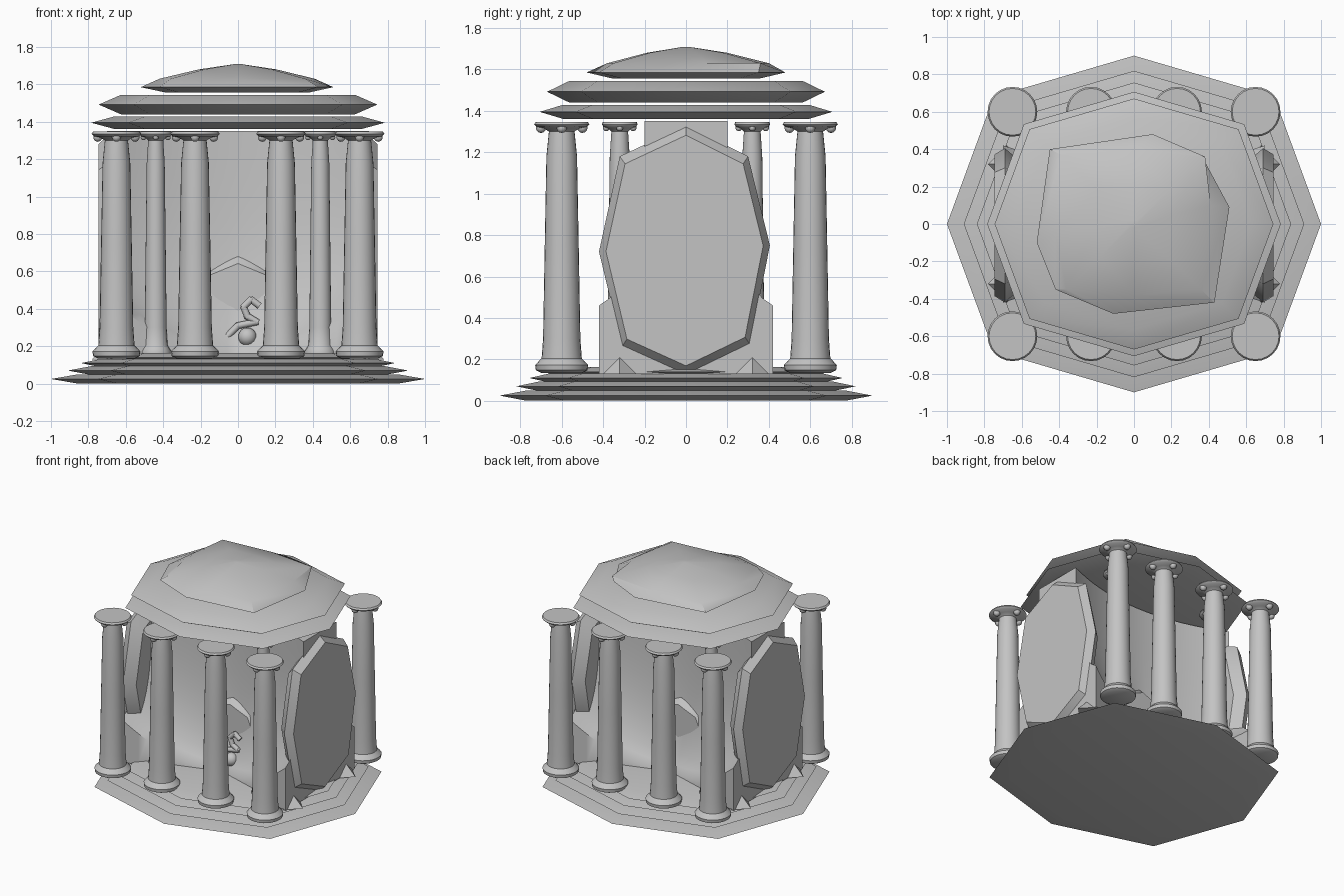
import bpy
import bmesh
import math
from mathutils import Vector, Matrix

cube = bpy.data.objects.get("Cube")
if cube:
    bpy.data.objects.remove(cube)

GREY = (0.55, 0.55, 0.55, 1.0)
stone = bpy.data.materials.new("grey_stone")
stone.use_nodes = True
stone.diffuse_color = GREY
stone.node_tree.nodes["Principled BSDF"].inputs["Base Color"].default_value = GREY


def finish(name, bm, angle=40):
    """Turn a bmesh into a smooth shaded stone object."""
    bmesh.ops.recalc_face_normals(bm, faces=bm.faces)
    mesh = bpy.data.meshes.new(name)
    bm.to_mesh(mesh)
    bm.free()
    mesh.materials.append(stone)
    mesh.shade_smooth()
    mesh.set_sharp_from_angle(angle=math.radians(angle))
    obj = bpy.data.objects.new(name, mesh)
    bpy.context.collection.objects.link(obj)
    return obj


def loft(bm, rings):
    """Skin closed rings of equal length and cap both ends."""
    loops = [[bm.verts.new(p) for p in ring] for ring in rings]
    for a, b in zip(loops, loops[1:]):
        for i in range(len(a)):
            j = (i + 1) % len(a)
            bm.faces.new((a[i], a[j], b[j], b[i]))
    bm.faces.new(loops[0])
    bm.faces.new(loops[-1])
    return loops


# Stepped floor and roof slabs share one eight-sided outline
OUTLINE = [(1, 0), (0.75, 0.68), (0, 0.9), (-0.75, 0.68),
           (-1, 0), (-0.75, -0.68), (0, -0.9), (0.75, -0.68)]


def slab(name, radius, z, half, inset):
    bm = bmesh.new()
    levels = [(inset, -half), (1, 0), (inset, half)]
    loft(bm, [[(x * radius * s, y * radius * s, z + h) for x, y in OUTLINE]
              for s, h in levels])
    finish(name, bm)


for i, (radius, z) in enumerate([(1, 0.025), (0.91, 0.07), (0.84, 0.11), (0.77, 0.14)]):
    slab(f"floor_step_{i + 1}", radius, z, 0.024, 0.86)
slab("roof_lower_slab", 0.785, 1.395, 0.034, 0.84)
slab("roof_upper_slab", 0.745, 1.492, 0.052, 0.84)

# Roof cap: irregular rim, pillow-like top
rim = [(-0.45, 0.40), (0.10, 0.48), (0.37, 0.35), (0.51, 0.09),
       (0.43, -0.42), (-0.11, -0.48), (-0.42, -0.35), (-0.52, -0.10)]
pillow = [(-0.39, 0.37), (0, 0.40), (0.38, 0.36), (0.41, 0.1),
          (0.36, -0.35), (0, -0.38), (-0.36, -0.35), (-0.42, -0.05)]
bm = bmesh.new()
loft(bm, [[(x * 0.75, y * 0.75, 1.557) for x, y in rim],
          [(x, y, 1.585) for x, y in rim],
          [(x, y, 1.63) for x, y in pillow],
          [(x * 0.5, y * 0.5, 1.68) for x, y in pillow],
          [(x * 0.05, y * 0.05, 1.708) for x, y in pillow]])
finish("roof_cap", bm, 30)

# Column: turned profile (radius, height) with four scroll knobs under the cap
COLUMN = [(0.10, 0.135), (0.125, 0.148), (0.128, 0.172), (0.11, 0.192), (0.097, 0.205),
          (0.09, 0.30), (0.082, 0.75), (0.074, 1.18), (0.062, 1.30),
          (0.085, 1.315), (0.12, 1.322), (0.133, 1.335), (0.125, 1.347)]


def column(name, x, y, scale):
    bm = bmesh.new()
    sides = 24
    loft(bm, [[(x + r * scale * math.cos(math.tau * k / sides),
                y + r * scale * math.sin(math.tau * k / sides), z)
               for k in range(sides)] for r, z in COLUMN])
    for k in range(4):
        a = math.tau * k / 4
        place = Matrix.Translation((x + 0.1 * scale * math.cos(a),
                                    y + 0.1 * scale * math.sin(a), 1.318))
        bmesh.ops.create_uvsphere(bm, u_segments=10, v_segments=6,
                                  radius=0.025 * scale, matrix=place)
    finish(name, bm)


for end, sy in (("front", -1), ("back", 1)):
    for side, sx in (("left", 1), ("right", -1)):
        column(f"{end}_{side}_outer_column", sx * 0.65, sy * 0.6, 1)
        column(f"{end}_{side}_middle_column", sx * 0.23, sy * 0.6, 1)
        column(f"{end}_{side}_inner_column", sx * 0.44, sy * 0.32, 0.65)

# Hollowed central wall: thin in the middle, flaring to the sides and floor
rings = []
for i in range(25):
    x = -0.7 + 1.4 * i / 24
    s = abs(x) / 0.7
    wall, lip_y, lip_z = 0.04 + 0.16 * s ** 2, 0.2 + 0.22 * s, 0.16 + 0.3 * s ** 2
    half = [(lip_y, 0.13)]
    for k in range(13):
        v = k / 12
        half.append((wall + (lip_y - wall) * (1 - v) ** 3,
                     lip_z + (1.35 - lip_z) * v ** 1.3))
    rings.append([(x, -y, z) for y, z in half] + [(x, y, z) for y, z in reversed(half)])
bm = bmesh.new()
loft(bm, rings)
finish("central_wall", bm, 50)

# Tall faceted side panels
PANEL = [(0, 1.33), (0.3, 1.18), (0.405, 0.75), (0.31, 0.27),
         (0, 0.12), (-0.31, 0.26), (-0.42, 0.72), (-0.32, 1.18)]
for side, sx in (("left", 1), ("right", -1)):
    bm = bmesh.new()
    loft(bm, [[(sx * x, y * s, 0.73 + (z - 0.73) * s) for y, z in PANEL]
              for s, x in ((0.85, 0.62), (1, 0.69), (0.92, 0.745))])
    finish(f"{side}_panel", bm)
    # Small wedges at the foot of each panel
    for end, sy in (("front", -1), ("back", 1)):
        bm = bmesh.new()
        bmesh.ops.create_cone(bm, cap_ends=True, segments=4, radius1=0.1, radius2=0,
                              depth=0.1,
                              matrix=Matrix.Translation((sx * 0.68, sy * 0.32, 0.18)))
        finish(f"{end}_{side}_wedge", bm, 20)

# Eight-sided disc standing through the wall
bm = bmesh.new()
loft(bm, [[(0.25 * s * math.sin(math.tau * k / 8), y,
            0.43 + 0.25 * s * math.cos(math.tau * k / 8)) for k in range(8)]
          for s, y in ((0.85, -0.1), (1, -0.06), (1, 0.06), (0.85, 0.1))])
finish("wall_disc", bm)

# Curled ornament in front of the disc, on a small foot
PATH = [Vector((0.11, 0, 0.42)), Vector((0.07, 0, 0.45)), Vector((0.03, 0, 0.41)),
        Vector((0.05, 0, 0.36)), Vector((0.10, 0, 0.33)), Vector((0.0, 0, 0.31)),
        Vector((-0.09, 0, 0.22))]
bm = bmesh.new()
for a, b in zip(PATH, PATH[1:]):
    d = b - a
    turn = d.to_track_quat("Z", "Y").to_matrix().to_4x4()
    place = Matrix.Translation((a + b) / 2 + Vector((0, -0.14, 0))) @ turn
    bmesh.ops.create_cone(bm, cap_ends=True, segments=10, radius1=0.018,
                          radius2=0.018, depth=d.length + 0.015, matrix=place)
bmesh.ops.create_uvsphere(bm, u_segments=14, v_segments=8, radius=0.05,
                          matrix=Matrix.Translation((0.05, -0.15, 0.25)))
finish("curled_ornament", bm)
